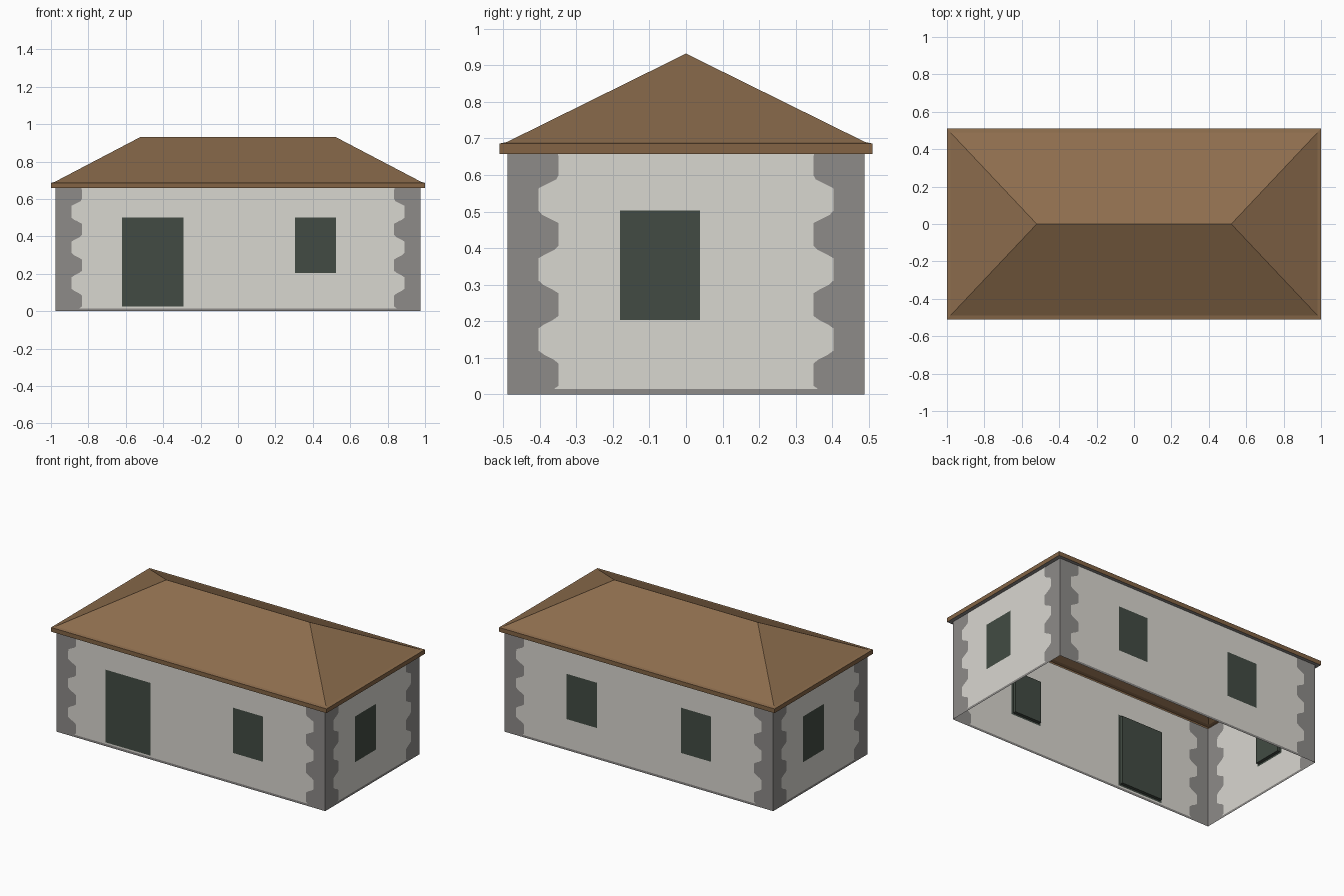
import bpy, bmesh, math
from mathutils import Matrix, Vector

if "Cube" in bpy.data.objects:
    bpy.data.objects.remove(bpy.data.objects["Cube"])

HX, HY, TOP = 0.975, 0.488, 0.66      # wall half sizes and height
BASE = 0.015                          # grey strip along the ground
DEPTH = 0.02                          # recess of doors and windows


def material(name, rgb):
    lin = [(c / 255 / 12.92) if c < 11 else ((c / 255 + 0.055) / 1.055) ** 2.4 for c in rgb]
    m = bpy.data.materials.new(name)
    m.diffuse_color = (*lin, 1)
    m.use_nodes = True
    m.node_tree.nodes["Principled BSDF"].inputs["Base Color"].default_value = m.diffuse_color
    return m


PLASTER = material("pale_plaster", (217, 215, 208))
STONE = material("grey_stone", (141, 139, 137))
DARK = material("dark_green_shutter", (66, 75, 67))
ROOF = material("brown_roof", (141, 109, 77))
FASCIA = material("brown_fascia", (131, 100, 69))


def finish(name, bm, mats):
    me = bpy.data.meshes.new(name)
    bm.to_mesh(me)
    bm.free()
    for m in mats:
        me.materials.append(m)
    ob = bpy.data.objects.new(name, me)
    bpy.context.collection.objects.link(ob)
    return ob


def quoin(z):
    """Width of the corner stones at height z: rounded alternating teeth."""
    s = 2.2 * math.cos(2 * math.pi * (z - 0.055) / 0.19)
    return 0.112 + 0.028 * max(-1, min(1, s))


def wall(name, turn, half, dist, openings):
    """Sheet wall; openings are (u0, u1, z0, z1) painted rects, recessed inside a rim."""
    rim = 0.012
    us, zs = set(), {0, BASE, TOP}
    for u0, u1, z0, z1 in openings:
        us |= {u0, u0 + rim, u1 - rim, u1}
        zs |= {z0, z0 + rim, z1 - rim, z1}
    for i in range(1, 55):
        z = round(i * 0.012, 4)
        if all(abs(z - k) > 0.004 for k in zs):
            zs.add(z)
    us, zs = sorted(us), sorted(zs)

    bm = bmesh.new()
    rows = []
    for z in zs:
        q = quoin(z)
        cols = [-half, -half + q, *us, half - q, half]
        rows.append([bm.verts.new((u, -dist, z)) for u in cols])
    sunk = [[] for _ in openings]
    for low, high in zip(rows, rows[1:]):
        for c in range(len(low) - 1):
            f = bm.faces.new((low[c], low[c + 1], high[c + 1], high[c]))
            p = f.calc_center_median()
            if p.z < BASE or c in (0, len(low) - 2):
                f.material_index = 1
            for k, (u0, u1, z0, z1) in enumerate(openings):
                if u0 < p.x < u1 and z0 < p.z < z1:
                    f.material_index = 2
                    if u0 + rim < p.x < u1 - rim and z0 + rim < p.z < z1 - rim:
                        sunk[k].append(f)
    # push door and window panels inward
    for faces in sunk:
        out = bmesh.ops.extrude_face_region(bm, geom=faces)["geom"]
        moved = [v for v in out if isinstance(v, bmesh.types.BMVert)]
        bmesh.ops.translate(bm, verts=moved, vec=(0, DEPTH, 0))
        for v in moved:
            for f in v.link_faces:
                f.material_index = 2
    bm.transform(Matrix.Rotation(turn * math.pi / 2, 4, 'Z'))
    return finish(name, bm, [PLASTER, STONE, DARK])


# Walls with their door and windows
window = (0.305, 0.525, 0.203, 0.5)
mirrored = (-0.525, -0.305, 0.203, 0.5)
side_window = (-0.18, 0.038, 0.203, 0.503)
door = (-0.62, -0.292, 0.025, 0.502)
wall("front_wall", 0, HX, HY, [door, window])
wall("right_wall", 1, HY, HX, [side_window])
wall("back_wall", 2, HX, HY, [mirrored, window])
wall("left_wall", 3, HY, HX, [side_window])

# Hipped roof: eave underside, fascia, small ledge, then slopes up to the ridge
bm = bmesh.new()
loops = []
for x, y, z in [(HX, HY, 0.658), (1, 0.51, 0.658), (1, 0.51, 0.686), (0.982, 0.49, 0.69)]:
    loops.append([bm.verts.new((sx * x, sy * y, z)) for sx, sy in ((-1, -1), (1, -1), (1, 1), (-1, 1))])
for k, mat in enumerate((2, 1, 0)):
    a, b = loops[k], loops[k + 1]
    for i in range(4):
        j = (i + 1) % 4
        bm.faces.new((a[i], a[j], b[j], b[i])).material_index = mat
left, right = (bm.verts.new((x, 0, 0.932)) for x in (-0.52, 0.52))
e = loops[-1]
bm.faces.new((e[0], e[1], right, left))
bm.faces.new((e[1], e[2], right))
bm.faces.new((e[2], e[3], left, right))
bm.faces.new((e[3], e[0], left))
finish("hipped_roof", bm, [ROOF, FASCIA, STONE])
